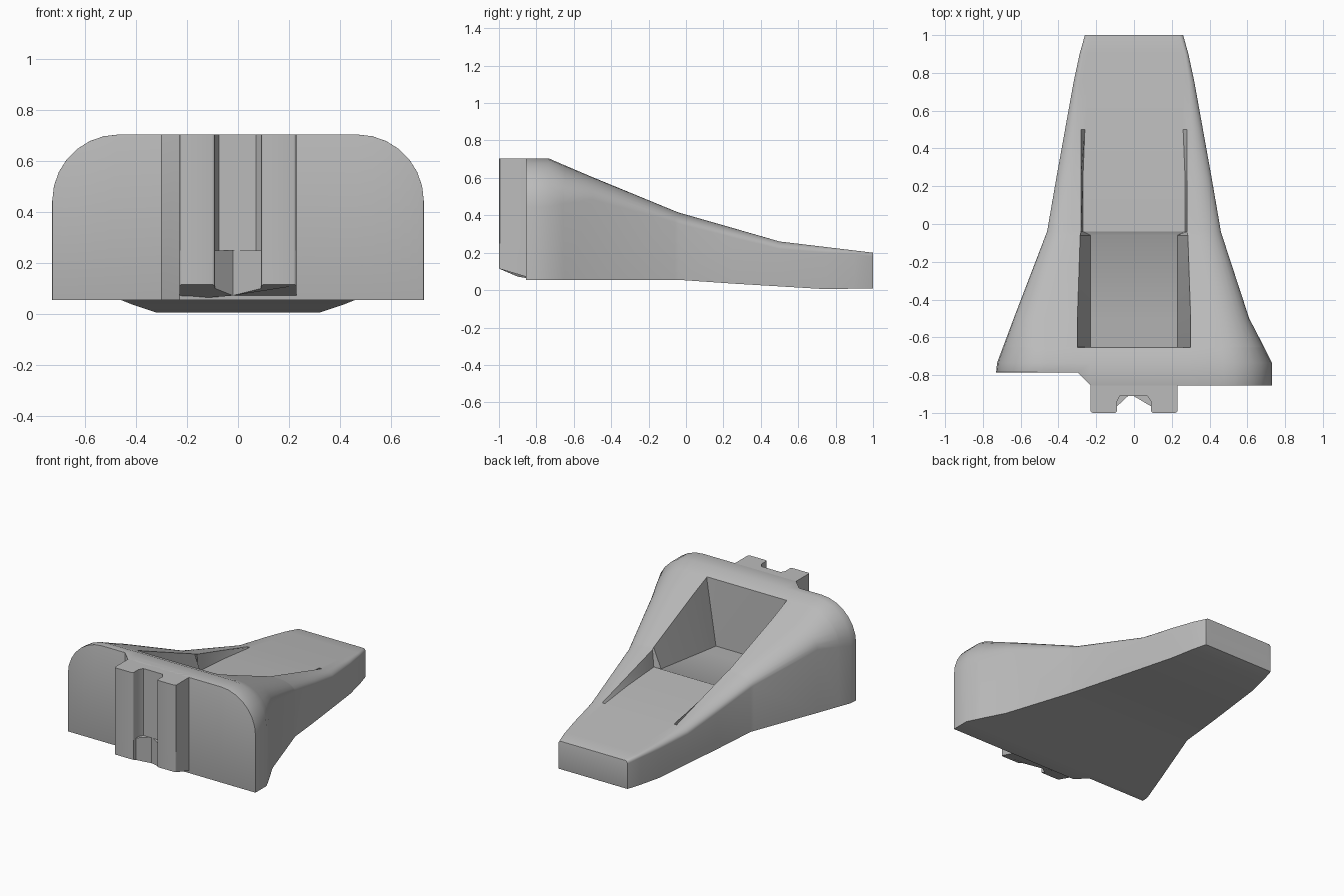
import bpy, bmesh
from math import sin, cos, pi

cube = bpy.data.objects.get("Cube")
if cube:
    bpy.data.objects.remove(cube)

grey = bpy.data.materials.new("plain grey")
grey.use_nodes = True
grey.diffuse_color = (0.5, 0.5, 0.5, 1)
grey.node_tree.nodes["Principled BSDF"].inputs["Base Color"].default_value = (0.5, 0.5, 0.5, 1)


def finish(bm, name):
    bmesh.ops.recalc_face_normals(bm, faces=bm.faces)
    mesh = bpy.data.meshes.new(name)
    bm.to_mesh(mesh)
    bm.free()
    mesh.materials.append(grey)
    ob = bpy.data.objects.new(name, mesh)
    bpy.context.collection.objects.link(ob)
    bpy.ops.object.select_all(action='DESELECT')
    ob.select_set(True)
    bpy.context.view_layer.objects.active = ob
    bpy.ops.object.shade_smooth_by_angle(angle=pi / 6)


# Body stations: y, half width -x, half width +x, bottom, top, floor height,
# ridge x, floor x, shoulder width, shoulder drop
FRONT = -0.855
STATIONS = [
    (FRONT, .73, .73, .055, .705, .705, .30, .23, .26, .26),
    (-.735, .725, .73, .055, .705, .705, .30, .23, .26, .26),
    (-.655, .695, .69, .055, .67, .67, .30, .23, .23, .21),
    (-.65, .693, .688, .055, .668, .22, .30, .23, .23, .205),
    (-.5, .637, .61, .055, .604, .237, .30, .23, .17, .12),
    (-.06, .468, .466, .055, .423, .29, .285, .23, .12, .06),
    (-.04, .46, .46, .055, .415, .30, .28, .27, .12, .06),
    (.25, .41, .41, .035, .332, .28, .28, .27, .09, .05),
    (.5, .365, .365, .02, .26, .26, .28, .26, .06, .04),
    (.75, .32, .32, .005, .23, .23, .26, .24, .03, .03),
    (.9, .288, .288, .008, .212, .212, .24, .22, .02, .02),
    (1, .26, .26, .01, .2, .2, .22, .2, .02, .02),
]
ARC = 7


def columns(station):
    """Columns (x, y, bottom z, top z) across one station, from -x to +x."""
    y, wl, wr, low, top, floor, ridge, inner, r, d = station
    row = []
    for side, w in ((-1, wl), (1, wr)):
        half = [(w - r + r * cos(pi / 2 * k / ARC), top - d + d * sin(pi / 2 * k / ARC))
                for k in range(ARC + 1)]
        half += [(ridge, top), (inner, floor)]
        pts = []
        for k, (x, z) in enumerate(half):
            # the -x wing is set back from the middle block
            yy = -.785 if y == FRONT and side < 0 and k <= ARC + 1 else y
            pts.append((side * x, yy, low, z))
        row += pts if side < 0 else pts[::-1]
    return row


bm = bmesh.new()
grid = [[(bm.verts.new((x, y, lo)), bm.verts.new((x, y, hi))) for x, y, lo, hi in columns(s)]
        for s in STATIONS]
caps = []
for a, b in zip(grid, grid[1:]):
    for i in range(len(a) - 1):
        for lvl in (0, 1):
            bm.faces.new((a[i][lvl], a[i + 1][lvl], b[i + 1][lvl], b[i][lvl]))
    for i in (0, -1):
        bm.faces.new((a[i][0], a[i][1], b[i][1], b[i][0]))
for row in (grid[0], grid[-1]):
    for p, q in zip(row, row[1:]):
        caps.append(bm.faces.new((p[0], q[0], q[1], p[1])))
capset = set(caps)
rim = [e for e in bm.edges if sum(f in capset for f in e.link_faces) == 1]
bmesh.ops.recalc_face_normals(bm, faces=bm.faces)
bmesh.ops.bevel(bm, geom=rim, offset=.016, segments=3, profile=.5, affect='EDGES',
                clamp_overlap=True)
finish(bm, "wedge_body")


def prism(name, outline, z0, z1, slope, round_top):
    """Upright block; its underside rises toward the front by slope."""
    bm = bmesh.new()
    lower = [bm.verts.new((x, y, z0 + slope * max(0, -.86 - y))) for x, y in outline]
    upper = [bm.verts.new((x, y, z1)) for x, y in outline]
    bm.faces.new(lower)
    bm.faces.new(upper)
    for i in range(len(outline)):
        j = (i + 1) % len(outline)
        bm.faces.new((lower[i], lower[j], upper[j], upper[i]))
    bmesh.ops.recalc_face_normals(bm, faces=bm.faces)
    edges = []
    for e in bm.edges:
        p, q = (v.co for v in e.verts)
        upright = abs(p.z - q.z) > .1 and min(p.y, q.y) < -.97
        on_top = round_top and p.z == z1 and q.z == z1
        if upright or on_top:
            edges.append(e)
    bmesh.ops.bevel(bm, geom=edges, offset=.012, segments=3, profile=.5, affect='EDGES')
    finish(bm, name)


# Front mounting rail: open channel above, shallow vee below
BACK = -.8
prism("rail_upper", [(-.23, BACK), (-.23, -1), (-.09, -1), (-.09, -.94), (-.075, -.91),
                     (.07, -.91), (.09, -.94), (.09, -1), (.23, -1), (.23, BACK)],
      .25, .705, 0, True)
prism("rail_lower", [(-.23, BACK), (-.23, -1), (-.09, -1), (-.09, -.965), (-.02, -.9),
                     (.09, -.965), (.09, -1), (.23, -1), (.23, BACK)],
      .055, .25, .43, False)
